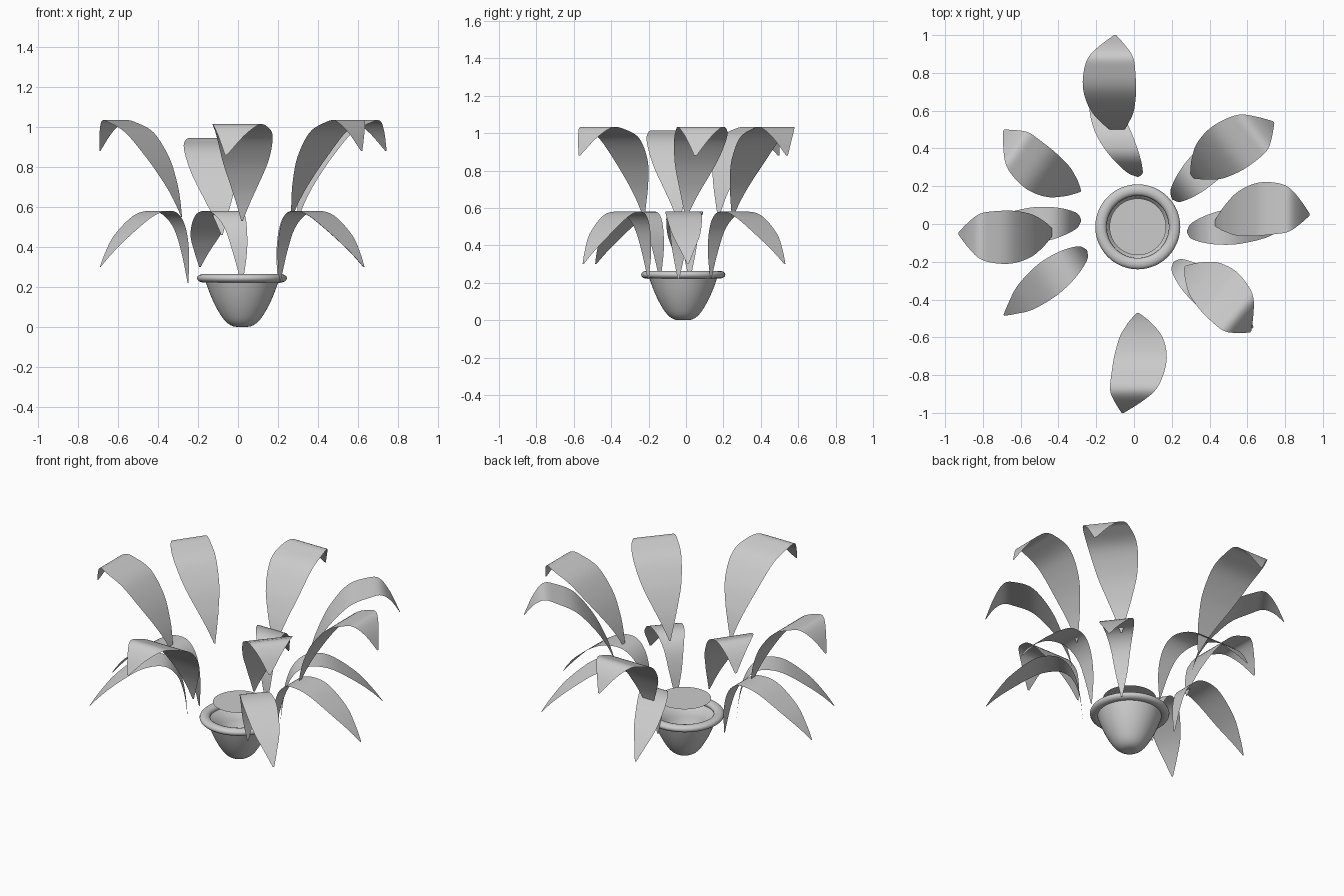
import bpy, bmesh, math
from mathutils import Vector, Matrix

cube = bpy.data.objects.get("Cube")
if cube:
    bpy.data.objects.remove(cube, do_unlink=True)

gray = bpy.data.materials.new("plain_gray")
gray.use_nodes = True
color = (0.6, 0.6, 0.6, 1)
gray.diffuse_color = color
gray.node_tree.nodes["Principled BSDF"].inputs["Base Color"].default_value = color


def finish(name, bm, loc=(0, 0, 0)):
    mesh = bpy.data.meshes.new(name)
    bm.to_mesh(mesh)
    bm.free()
    mesh.materials.append(gray)
    ob = bpy.data.objects.new(name, mesh)
    ob.location = loc
    bpy.context.collection.objects.link(ob)
    for p in mesh.polygons:
        p.use_smooth = True
    return ob


def smooth_path(points, steps=5):
    """Catmull-Rom samples through a list of points."""
    pts = [Vector(p) for p in points]
    pts = [pts[0] * 2 - pts[1]] + pts + [pts[-1] * 2 - pts[-2]]
    out = []
    for a, b, c, d in zip(pts, pts[1:], pts[2:], pts[3:]):
        for i in range(steps):
            t = i / steps
            out.append(0.5 * (2 * b + (c - a) * t + (2 * a - 5 * b + 4 * c - d) * t * t
                              + (3 * b - a - 3 * c + d) * t ** 3))
    return out + [pts[-2]]


def lathe(name, profile, loc, sides=48):
    bm = bmesh.new()
    verts = [bm.verts.new((r, 0, z)) for r, z in profile]
    edges = [bm.edges.new(pair) for pair in zip(verts, verts[1:])]
    bmesh.ops.spin(bm, geom=verts + edges, axis=(0, 0, 1), cent=(0, 0, 0),
                   angle=math.tau, steps=sides, use_merge=True)
    bmesh.ops.remove_doubles(bm, verts=bm.verts, dist=0.0005)
    bmesh.ops.recalc_face_normals(bm, faces=bm.faces)
    return finish(name, bm, loc)


# Leaf shapes: fraction of reach, height, half width
UPPER = [(0, 0.55, 0.004), (0.05, 0.64, 0.035), (0.12, 0.73, 0.07), (0.25, 0.85, 0.115),
         (0.45, 0.97, 0.14), (0.66, 1.02, 0.135), (0.79, 1.03, 0.115), (0.9, 0.975, 0.065),
         (1, 0.88, 0.006)]
LOWER = [(0, 0.22, 0.004), (0.03, 0.37, 0.035), (0.09, 0.49, 0.055), (0.19, 0.56, 0.075),
         (0.32, 0.58, 0.09), (0.5, 0.555, 0.095), (0.74, 0.46, 0.075), (0.9, 0.37, 0.035),
         (1, 0.30, 0.004)]


def leaf(name, shape, angle, start, end, sway, drop=0.0, wide=1.0, across=4):
    """A thin arched sheet; sway gives sideways offset at base, middle and tip."""
    bm = bmesh.new()
    turn = Matrix.Rotation(math.radians(angle), 4, 'Z')
    s0, s1, s2 = sway
    rows = []
    for u, z, half in smooth_path(shape):
        mid = s0 * (1 - u) * (1 - 2 * u) + s1 * 4 * u * (1 - u) + s2 * u * (2 * u - 1)
        rows.append([bm.verts.new(turn @ Vector((start + (end - start) * u,
                                                 mid + half * wide * (2 * i / across - 1),
                                                 z - drop)))
                     for i in range(across + 1)])
    for low, high in zip(rows, rows[1:]):
        for i in range(across):
            bm.faces.new((low[i], high[i], high[i + 1], low[i + 1]))
    return finish(name, bm)


# Upper ring of leaves
leaf("upper_leaf_left", UPPER, 0, 0.42, 0.93, (0.0, 0.08, 0.05))
leaf("upper_leaf_back_left", UPPER, 38, 0.39, 0.915, (0.01, 0.01, -0.03))
leaf("upper_leaf_back", UPPER, 90, 0.47, 1.0, (0.08, 0.13, 0.10), 0.09)
leaf("upper_leaf_back_right", UPPER, 145, 0.33, 0.85, (0.02, 0.05, -0.01), 0, 0.88)
leaf("upper_leaf_right", UPPER, 180, 0.42, 0.93, (0.04, 0.07, 0.05), 0.02)
leaf("upper_leaf_front", UPPER, 270, 0.47, 1.0, (0.02, 0.03, -0.06), 0.02)
leaf("upper_leaf_front_left", UPPER, -40, 0.35, 0.84, (0.0, 0.013, -0.04))

# Lower ring of leaves
leaf("lower_leaf_left", LOWER, 0, 0.28, 0.84, (-0.04, -0.01, 0.01))
leaf("lower_leaf_back_left", LOWER, 38, 0.24, 0.82, (-0.02, 0.01, 0.03))
leaf("lower_leaf_back", LOWER, 90, 0.25, 0.77, (-0.02, 0.12, 0.19))
leaf("lower_leaf_right", LOWER, 180, 0.28, 0.84, (-0.02, 0.01, 0.04))
leaf("lower_leaf_front_right", LOWER, 213, 0.285, 0.84, (-0.02, 0.0, 0.03))
leaf("lower_leaf_front_left", LOWER, -42, 0.29, 0.836, (-0.01, 0.0, 0.013))

# Pot: rounded bowl with an open inside
center = (0.02, -0.015, 0)
outside = [(0.0, 0.0), (0.045, 0.003), (0.085, 0.03), (0.125, 0.09), (0.158, 0.16), (0.185, 0.235)]
inside = [(0.17, 0.235), (0.145, 0.16), (0.11, 0.09), (0.07, 0.04), (0.0, 0.025)]
lathe("pot", [tuple(p) for p in smooth_path(outside, 4)] + inside, center)

# Pot rim: rolled lip
rim = [(0.195 + 0.03 * math.cos(a), 0.243 + 0.021 * math.sin(a))
       for a in (math.tau * i / 14 for i in range(15))]
lathe("pot_rim", rim, center)

# Soil: flat disc above the pot
bm = bmesh.new()
bmesh.ops.create_circle(bm, cap_ends=True, segments=48, radius=0.15)
finish("soil", bm, (center[0], center[1], 0.34))
